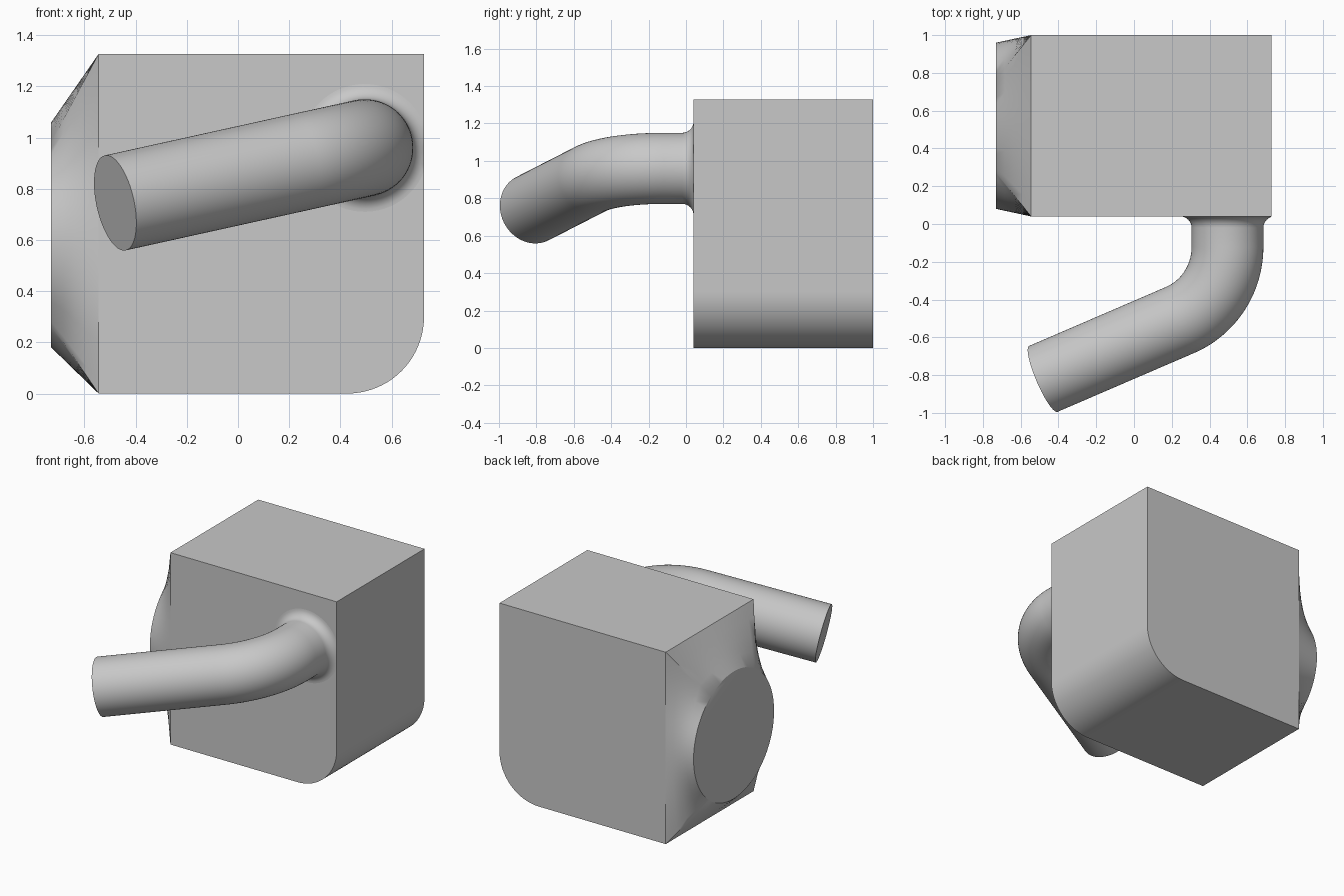
import bpy, bmesh, math
from mathutils import Vector

cube = bpy.data.objects.get("Cube")
if cube:
    bpy.data.objects.remove(cube, do_unlink=True)

grey = bpy.data.materials.new("plain_grey")
grey.use_nodes = True
colour = (0.58, 0.58, 0.58, 1)
grey.diffuse_color = colour
grey.node_tree.nodes["Principled BSDF"].inputs["Base Color"].default_value = colour

X0, X1, Y0, Y1, TOP = -0.545, 0.727, 0.04, 1.0, 1.327


def finish(bm, name):
    bmesh.ops.recalc_face_normals(bm, faces=bm.faces)
    mesh = bpy.data.meshes.new(name)
    bm.to_mesh(mesh)
    bm.free()
    mesh.materials.append(grey)
    ob = bpy.data.objects.new(name, mesh)
    bpy.context.collection.objects.link(ob)
    bpy.ops.object.select_all(action="DESELECT")
    ob.select_set(True)
    bpy.context.view_layer.objects.active = ob
    bpy.ops.object.shade_smooth_by_angle(angle=math.radians(30))


def skin(bm, rings):
    """Join successive closed rings of points with quads; return the vertex rings."""
    loops = [[bm.verts.new(p) for p in ring] for ring in rings]
    for a, b in zip(loops, loops[1:]):
        for i in range(len(a)):
            j = (i + 1) % len(a)
            bm.faces.new((a[i], a[j], b[j], b[i]))
    return loops


# Block with one rounded lower edge
bm = bmesh.new()
bmesh.ops.create_cube(bm, size=1)
for v in bm.verts:
    v.co = (X1 if v.co.x > 0 else X0, Y1 if v.co.y > 0 else Y0, TOP if v.co.z > 0 else 0)
edge = [e for e in bm.edges if all(v.co.x > 0 and v.co.z < 0.1 for v in e.verts)]
bmesh.ops.bevel(bm, geom=edge, offset=0.3, offset_type="OFFSET", segments=20,
                profile=0.5, affect="EDGES")
finish(bm, "block")

# Side boss: a transition from the rectangular face to a round end
cy, cz, radius, end_x = 0.52, 0.62, 0.44, -0.73
angles = [math.tau * i / 72 for i in range(72)]
angles += [math.atan2(z - cz, y - cy) % math.tau for y in (Y0, Y1) for z in (0, TOP)]
angles.sort()


def boss_point(a, t):
    c, s = math.cos(a), math.sin(a)
    reach_y = ((Y1 - cy) if c > 0 else (cy - Y0)) / max(abs(c), 1e-6)
    reach_z = ((TOP - cz) if s > 0 else cz) / max(abs(s), 1e-6)
    r = min(reach_y, reach_z) * (1 - t) + radius * t
    return Vector((X0 + (end_x - X0) * t, cy + r * c, cz + r * s))


bm = bmesh.new()
loops = skin(bm, [[boss_point(a, k / 4) for a in angles] for k in range(5)])
bm.faces.new(loops[-1])
finish(bm, "side_boss")

# Bent arm with a flared root
corner = Vector((0.495, -0.40, 0.96))
tip = Vector((-0.48, -0.82, 0.745))
d0 = Vector((0, -1, 0))
d1 = (tip - corner).normalized()
bend = d0.angle(d1)
bend_r = 0.42
tangent = bend_r * math.tan(bend / 2)
axis = d0.cross(d1).normalized()
inward = axis.cross(d0)
centre = corner - d0 * tangent + inward * bend_r

tube_r, flare = 0.19, 0.06
stations = []   # position, sideways direction, radius
for k in range(9):
    a = math.pi / 2 * k / 8
    pos = Vector((corner.x, Y0 - flare * (1 - math.cos(a)), corner.z))
    stations.append((pos, inward, tube_r + flare * (1 - math.sin(a))))
for k in range(25):
    a = bend * k / 24
    side = inward * math.cos(a) - d0 * math.sin(a)
    stations.append((centre - side * bend_r, side, tube_r))
stations.append((tip, side, tube_r))

rings = []
for pos, side, r in stations:
    ring = [pos + (side * math.cos(t) + axis * math.sin(t)) * r
            for t in (math.tau * i / 64 for i in range(64))]
    for p in ring:
        p.x = min(p.x, X1)
    rings.append(ring)
bm = bmesh.new()
loops = skin(bm, rings)
bm.faces.new(loops[-1])
finish(bm, "bent_arm")
